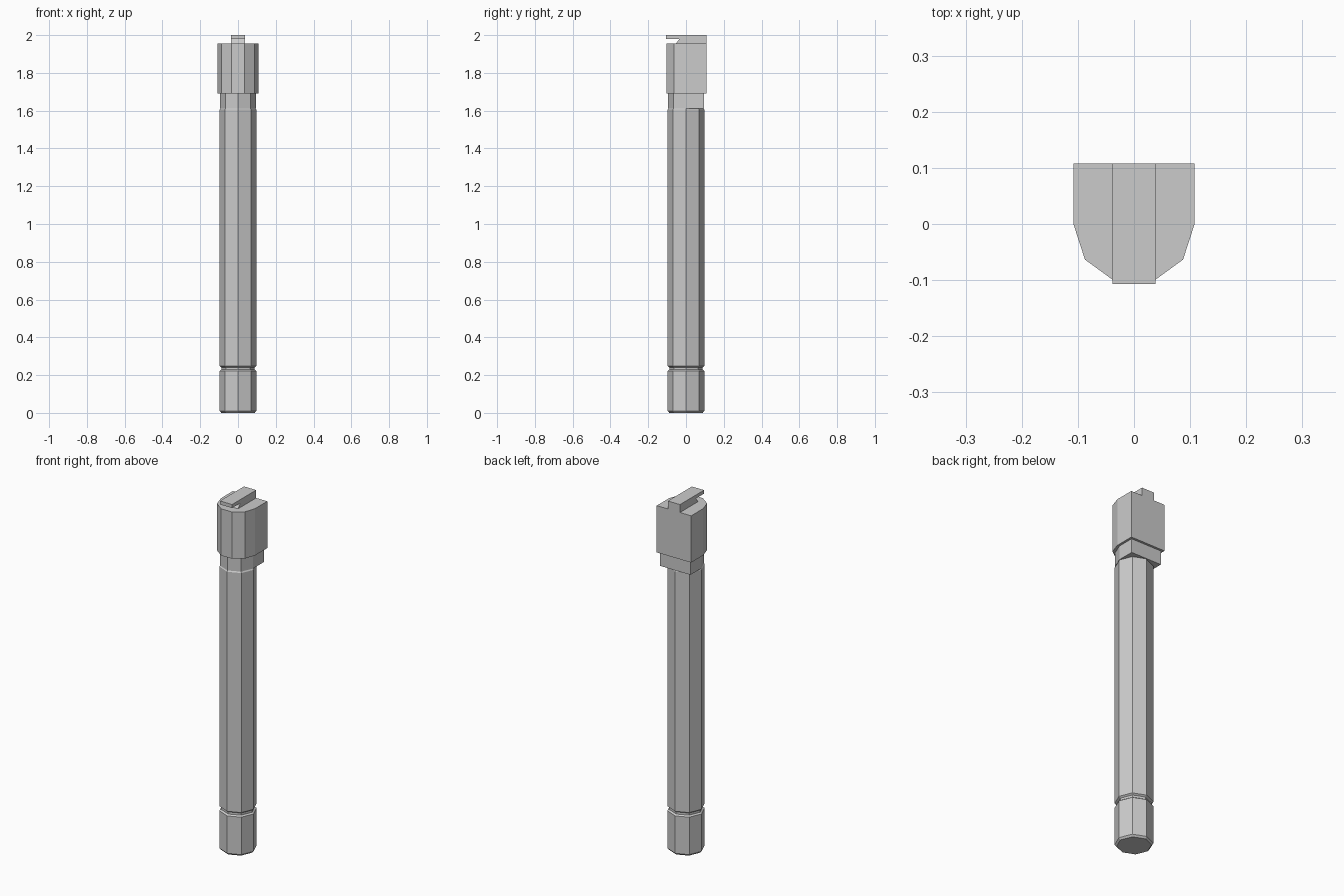
import bpy, bmesh
from math import sin, cos, pi

if "Cube" in bpy.data.objects:
    bpy.data.objects.remove(bpy.data.objects["Cube"])

def finish(name, bm):
    bmesh.ops.recalc_face_normals(bm, faces=bm.faces)
    mesh = bpy.data.meshes.new(name)
    bm.to_mesh(mesh)
    bm.free()
    ob = bpy.data.objects.new(name, mesh)
    bpy.context.collection.objects.link(ob)
    return ob

def loft(name, rings):
    """Skin a stack of equal-length vertex rings and cap both ends."""
    bm = bmesh.new()
    loops = [[bm.verts.new(p) for p in ring] for ring in rings]
    n = len(loops[0])
    for a, b in zip(loops, loops[1:]):
        for i in range(n):
            j = (i + 1) % n
            bm.faces.new((a[i], a[j], b[j], b[i]))
    bm.faces.new(loops[0])
    bm.faces.new(loops[-1])
    return finish(name, bm)

def octagon(r, z):
    return [(r * cos(i * pi / 4), r * sin(i * pi / 4), z) for i in range(8)]

def d_shape(r, segs, z):
    """Faceted round front with a square back."""
    front = [(-r * cos(i * pi / segs), -r * sin(i * pi / segs), z) for i in range(segs + 1)]
    return front + [(r, r, z), (-r, r, z)]

# Octagonal tube with chamfered foot, groove and chamfered shoulder
tube_profile = [(0.088, 0), (0.0975, 0.01), (0.0975, 0.222), (0.088, 0.229),
                (0.088, 0.241), (0.0975, 0.248), (0.0975, 1.605), (0.09, 1.615)]
loft("tube", [octagon(r, z) for r, z in tube_profile])

# Neck and head blocks, flat at the back
loft("neck", [d_shape(0.095, 4, z) for z in (1.612, 1.69)])
loft("head", [d_shape(0.108, 5, z) for z in (1.69, 1.955)])

# Top latch: side profile with an overhanging lip, extruded across x
latch = [(0.108, 1.955), (0.108, 2.0), (-0.107, 2.0), (-0.107, 1.98),
         (-0.035, 1.98), (-0.053, 1.955)]
loft("latch", [[(x, y, z) for y, z in latch] for x in (-0.038, 0.038)])
